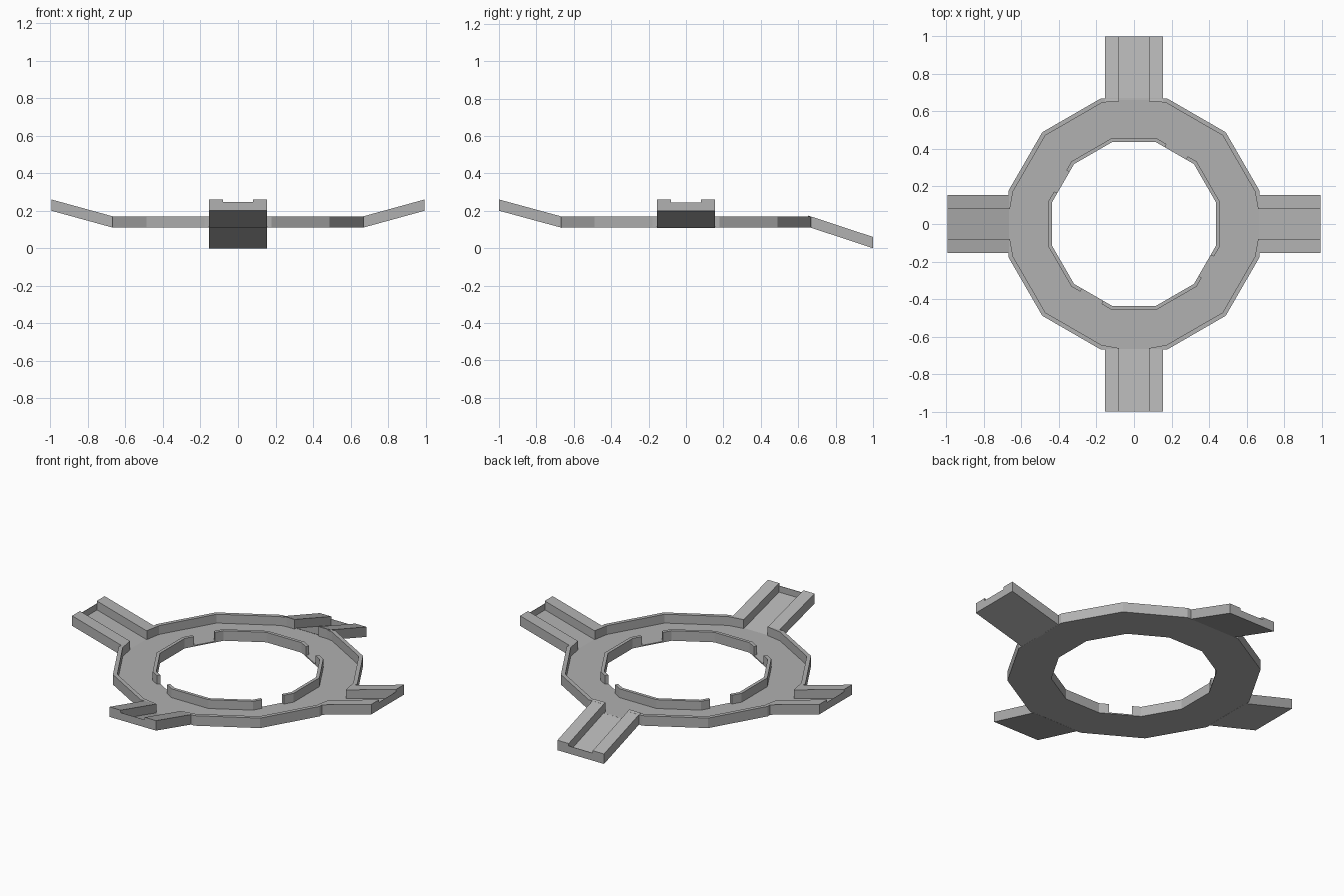
import bpy, bmesh
from math import radians, cos, sin, pi
from mathutils import Matrix, Vector

if "Cube" in bpy.data.objects:
    bpy.data.objects.remove(bpy.data.objects["Cube"])

Z0, FLOOR, Z1 = 0.11, 0.117, 0.17   # underside, deck and rim heights
C15 = cos(radians(15))

grey = bpy.data.materials.new("grey")
grey.diffuse_color = (0.44, 0.44, 0.44, 1)
grey.use_nodes = True
grey.node_tree.nodes["Principled BSDF"].inputs["Base Color"].default_value = grey.diffuse_color


def finish(name, bm):
    bmesh.ops.recalc_face_normals(bm, faces=bm.faces)
    me = bpy.data.meshes.new(name)
    bm.to_mesh(me)
    bm.free()
    me.materials.append(grey)
    ob = bpy.data.objects.new(name, me)
    bpy.context.collection.objects.link(ob)
    return ob


def strip(bm, outer, inner, z0, z1, closed=False):
    """Solid band between two matching outlines."""
    rows = [[bm.verts.new((*o, z0)), bm.verts.new((*o, z1)),
             bm.verts.new((*i, z1)), bm.verts.new((*i, z0))]
            for o, i in zip(outer, inner)]
    n = len(rows)
    for k in range(n if closed else n - 1):
        a, b = rows[k], rows[(k + 1) % n]
        for j in range(4):
            m = (j + 1) % 4
            bm.faces.new((a[j], a[m], b[m], b[j]))
    if not closed:
        bm.faces.new(rows[0])
        bm.faces.new(rows[-1])


def corner(r, k):
    a = radians(15 + 30 * k)
    return (r * cos(a), r * sin(a))


def along(r, k, t):
    return tuple(Vector(corner(r, k)).lerp(Vector(corner(r, k + 1)), t))


def turn(bm, quarter):
    bm.transform(Matrix.Rotation(quarter * pi / 2, 4, 'Z'))


# Thin twelve-sided deck
bm = bmesh.new()
strip(bm, [corner(0.692, k) for k in range(12)],
      [corner(0.452, k) for k in range(12)], Z0, FLOOR, True)
finish("ring_deck", bm)

for q in range(4):
    # Outer rim, tapering out where it meets each arm channel
    bm = bmesh.new()
    corners = lambda r, end: [(end, 0.08), corner(r, 0), corner(r, 1),
                              corner(r, 2), (0.08, end)]
    strip(bm, corners(0.692, 0.692 * C15), corners(0.668, 0.662), FLOOR, Z1)
    turn(bm, q)
    finish(f"outer_rim_{q + 1}", bm)

    # Inner curb, broken by a gap in each quarter
    bm = bmesh.new()
    curb = lambda r: [along(r, 1, 0.76), corner(r, 2), corner(r, 3),
                      corner(r, 4), along(r, 4, 0.22)]
    strip(bm, curb(0.472), curb(0.452), FLOOR, Z1)
    turn(bm, q)
    finish(f"inner_curb_{q + 1}", bm)


def sloped_box(bm, u0, u1, v0, v1, z0, z1, slope):
    """Box along +x sheared so that it climbs by slope beyond the deck."""
    res = bmesh.ops.create_cube(bm, size=1)
    for v in res["verts"]:
        u = u1 if v.co.x > 0 else u0
        v.co = (u, v1 if v.co.y > 0 else v0,
                (z1 if v.co.z > 0 else z0) + slope * (u - 0.667))


# Channelled arms: three climb, the back one descends
for name, q, root, end, slope in (("right_arm", 0, 0.665, 0.995, 0.275),
                                  ("back_arm", 1, 0.652, 1.0, -0.33),
                                  ("left_arm", 2, 0.665, 0.995, 0.275),
                                  ("front_arm", 3, 0.665, 1.0, 0.272)):
    bm = bmesh.new()
    sloped_box(bm, 0.664, end, -0.08, 0.08, Z0, FLOOR, slope)
    for v0, v1 in ((-0.155, -0.08), (0.08, 0.155)):
        sloped_box(bm, root, end, v0, v1, Z0, Z1, slope)
    # low lip closing the channel at its tip
    sloped_box(bm, end - 0.002, end, -0.08, 0.08, FLOOR, 0.155, slope)
    turn(bm, q)
    finish(name, bm)
